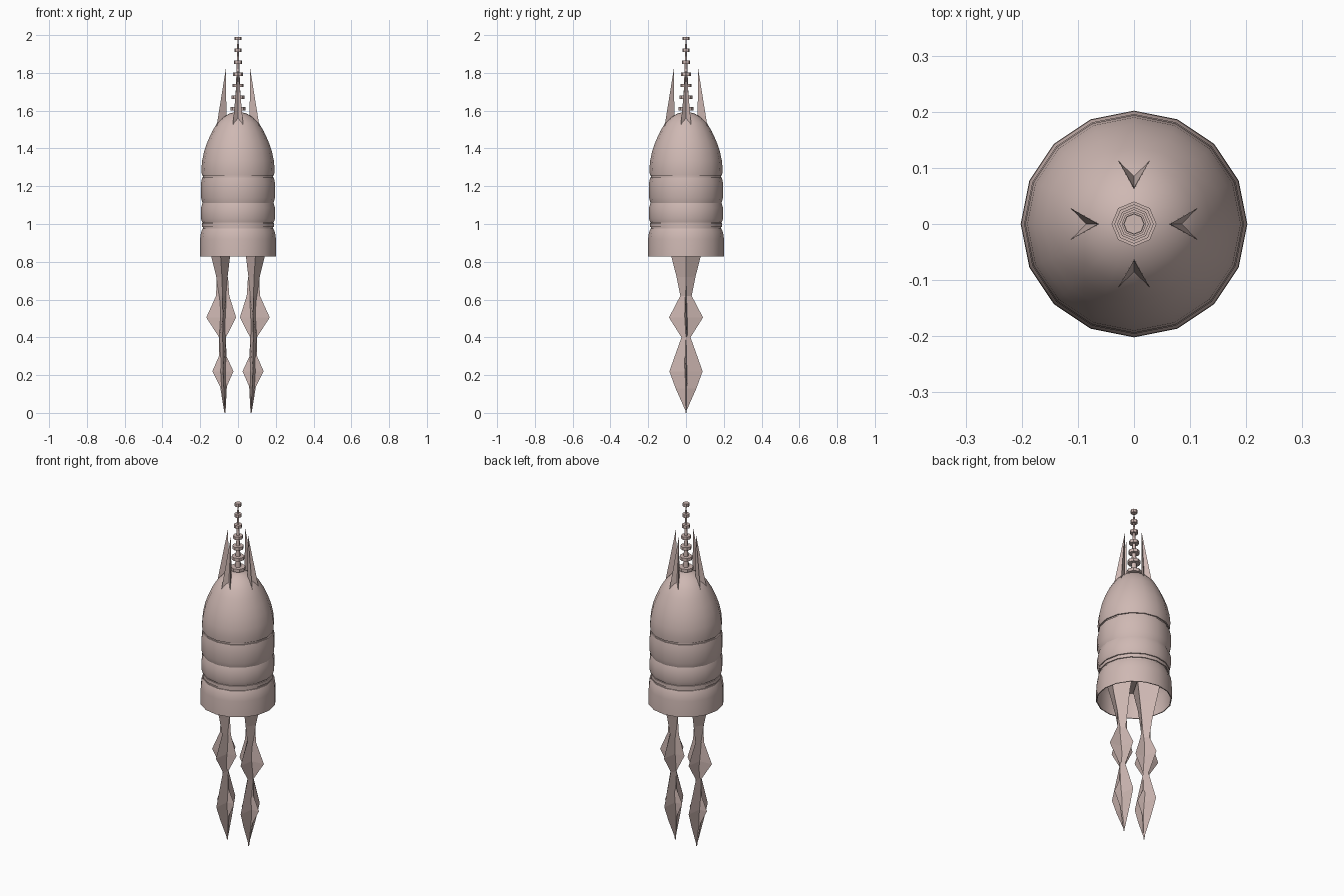
import bpy, bmesh, math
from mathutils import Matrix

if "Cube" in bpy.data.objects:
    bpy.data.objects.remove(bpy.data.objects["Cube"])

skin = bpy.data.materials.new("dusty_pink")
skin.diffuse_color = (0.62, 0.48, 0.45, 1)
skin.use_nodes = True
skin.node_tree.nodes["Principled BSDF"].inputs["Base Color"].default_value = skin.diffuse_color


def make(name, bm, smooth=None):
    bmesh.ops.remove_doubles(bm, verts=bm.verts, dist=1e-5)
    bmesh.ops.recalc_face_normals(bm, faces=bm.faces)
    me = bpy.data.meshes.new(name)
    bm.to_mesh(me)
    bm.free()
    me.materials.append(skin)
    ob = bpy.data.objects.new(name, me)
    bpy.context.collection.objects.link(ob)
    if smooth:
        bpy.ops.object.select_all(action='DESELECT')
        ob.select_set(True)
        bpy.context.view_layer.objects.active = ob
        bpy.ops.object.shade_smooth_by_angle(angle=math.radians(smooth))
    return ob


def loft(bm, rings):
    """Join equal-length rings of points, capping both ends."""
    vr = [[bm.verts.new(p) for p in r] for r in rings]
    n = len(vr[0])
    for a, b in zip(vr, vr[1:]):
        for i in range(n):
            j = (i + 1) % n
            bm.faces.new((a[i], a[j], b[j], b[i]))
    bm.faces.new(vr[0])
    bm.faces.new(vr[-1])


def lathe(bm, profile, sides):
    loft(bm, [[(r * math.cos(math.tau * i / sides), r * math.sin(math.tau * i / sides), z)
               for i in range(sides)] for r, z in profile])


def turned(name, profile, sides=16, smooth=40):
    bm = bmesh.new()
    lathe(bm, profile, sides)
    return make(name, bm, smooth)


# Body: hollow skirt, two bands, dome
turned("skirt", [(0.02, 0.975), (0.18, 0.97), (0.194, 0.93), (0.197, 0.828), (0.202, 0.828),
                 (0.201, 0.92), (0.196, 0.955), (0.188, 0.975), (0.15, 0.978)])
turned("neck", [(0.184, 0.972), (0.184, 1.27)])
turned("collar_ring", [(0.18, 0.985), (0.19, 0.985), (0.19, 1.004), (0.18, 1.004)])
turned("lower_band", [(0.17, 1.009), (0.19, 1.009), (0.196, 1.03), (0.196, 1.085),
                      (0.188, 1.112), (0.17, 1.112)])
turned("upper_band", [(0.17, 1.112), (0.188, 1.112), (0.196, 1.14), (0.196, 1.215),
                      (0.19, 1.246), (0.17, 1.246)])
turned("dome", [(0.15, 1.256), (0.191, 1.256), (0.194, 1.29), (0.19, 1.335), (0.178, 1.39),
                (0.16, 1.44), (0.137, 1.49), (0.11, 1.535), (0.08, 1.565), (0.045, 1.585),
                (0.015, 1.592)])

# Spire with stacked octagonal discs
turned("spire", [(0.018, 1.57), (0.010, 1.75), (0.003, 1.985)], 8, 50)
bm = bmesh.new()
for z, r in ((1.61, .04), (1.672, .035), (1.733, .03), (1.793, .026),
             (1.857, .022), (1.92, .019), (1.982, .018)):
    lathe(bm, [(r, z - .009), (r, z + .009)], 8)
make("spire_discs", bm)

# Four notched spikes around the spire
bm = bmesh.new()
for k in range(4):
    rot = Matrix.Rotation(k * math.pi / 2, 4, 'Z')
    tip, inner, a, notch, b = [bm.verts.new(rot @ Matrix.Translation(p).to_translation()) for p in (
        (.064, 0, 1.825), (.061, 0, 1.53), (.113, .028, 1.52), (.088, 0, 1.52), (.113, -.028, 1.52))]
    ring = (inner, a, notch, b)
    for i in range(4):
        bm.faces.new((tip, ring[i], ring[(i + 1) % 4]))
    bm.faces.new((inner, a, notch))
    bm.faces.new((inner, notch, b))
make("crown_spikes", bm)


# Legs: long fore-aft blade with cross fins
def blade(bm, side, rows):
    loft(bm, [[(side * (cx + hx), 0, z), (side * cx, hy, z),
               (side * (cx - hx), 0, z), (side * cx, -hy, z)] for z, cx, hx, hy in rows])


for side, label in ((-1, "left"), (1, "right")):
    bm = bmesh.new()
    blade(bm, side, [(.96, .095, .07, .12), (.83, .092, .05, .078), (.72, .085, .03, .05),
                     (.62, .082, .02, .03), (.505, .08, .014, .09), (.40, .081, .018, .024),
                     (.22, .079, .014, .088), (.13, .075, .012, .055), (.01, .069, .003, .002)])
    # flat faces between blade rows become triangles where needed
    make(label + "_leg_blade", bm)
    bm = bmesh.new()
    blade(bm, side, [(.72, .083, .03, .004), (.62, .081, .035, .007), (.505, .089, .079, .007),
                     (.40, .082, .018, .009)])
    blade(bm, side, [(.40, .082, .018, .009), (.30, .081, .02, .009), (.22, .08, .056, .008),
                     (.14, .077, .018, .008), (.0, .069, .003, .002)])
    make(label + "_leg_fins", bm)
